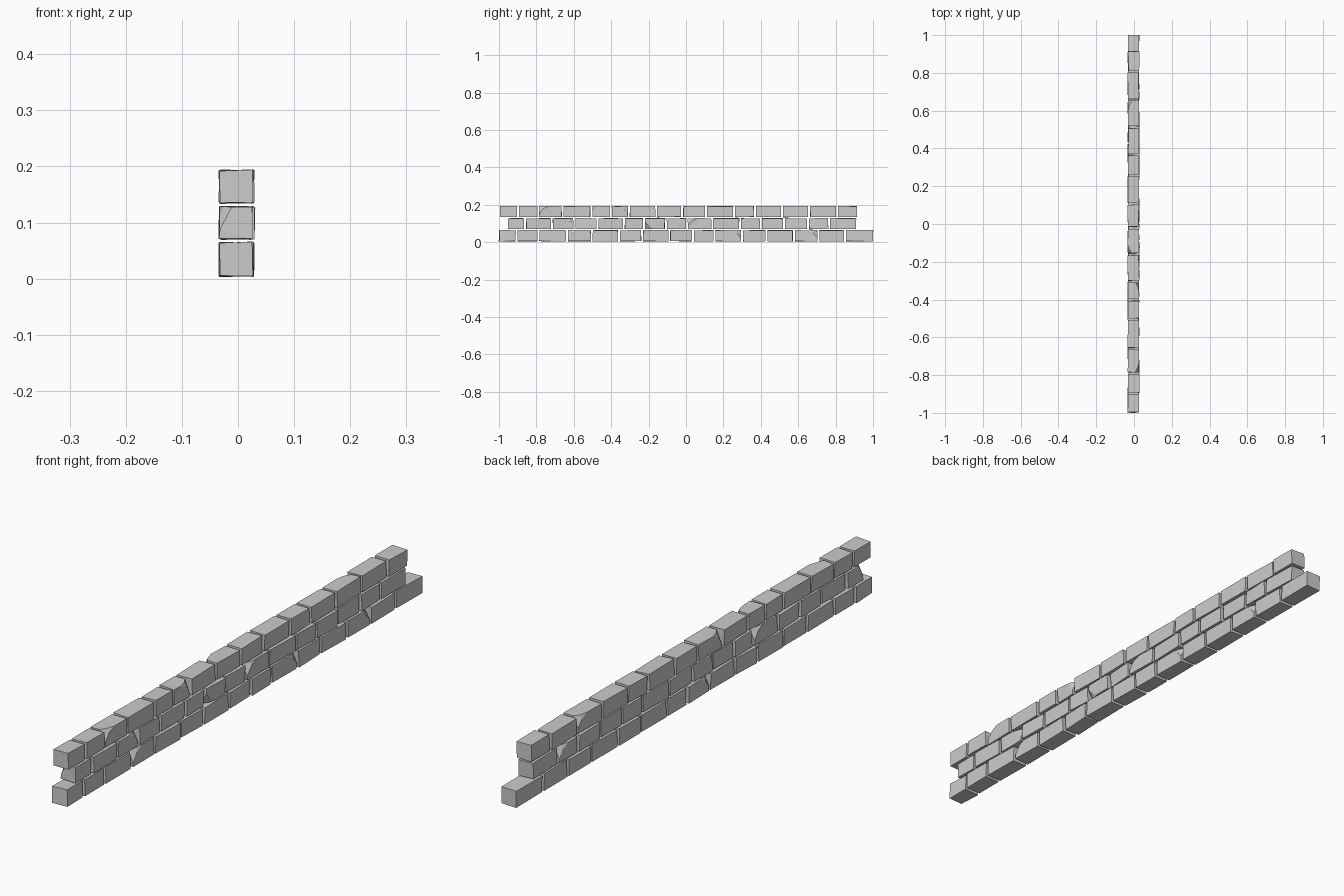
import bpy, bmesh, random
from mathutils import Vector, Matrix

random.seed(7)

cube = bpy.data.objects.get("Cube")
if cube:
    bpy.data.objects.remove(cube, do_unlink=True)

GAP = 0.011
WIDTH = 0.058
X_MID = -0.002

# Each course: name, bottom, top, joint positions along the wall
COURSES = [
    ("lower", 0.005, 0.064,
     [-1.005, -.906, -.79, -.636, -.503, -.358, -.235, -.09, .037, .152,
      .299, .43, .577, .708, .85, 1.005]),
    ("middle", 0.071, 0.128,
     [-.957, -.86, -.717, -.597, -.473, -.332, -.225, -.107, .005, .139,
      .289, .401, .524, .652, .765, .915]),
    ("upper", 0.135, 0.193,
     [-.999, -.898, -.79, -.66, -.505, -.401, -.305, -.16, -.021, .107,
      .257, .369, .513, .658, .807, .92]),
]

# Chipped bricks: (course, index) -> direction of the broken corner
CHIPS = {
    ("lower", 3): (1, -1, 1), ("lower", 7): (-1, -1, 1),
    ("lower", 9): (1, 1, 1), ("lower", 12): (1, 1, 1),
    ("middle", 0): (-1, -1, 1), ("middle", 2): (1, 1, 1),
    ("middle", 4): (-1, 1, 1), ("middle", 6): (1, -1, -1),
    ("middle", 8): (1, -1, 1), ("middle", 13): (-1, 1, 1),
    ("upper", 2): (1, -1, 1), ("upper", 5): (1, 1, 1),
    ("upper", 7): (-1, -1, 1), ("upper", 12): (-1, 1, 1),
}


def jitter(amount):
    return random.uniform(-amount, amount)


def chip_corner(bm, half, signs):
    """Slice one corner off with two slanting cuts."""
    corner = Vector([h * s for h, s in zip(half, signs)])
    for tilt, depth in ((0.25, 0.011), (0.6, 0.016)):
        normal = Vector((signs[0], signs[1] * tilt, signs[2] * 0.5)).normalized()
        cut = bmesh.ops.bisect_plane(
            bm, geom=bm.verts[:] + bm.edges[:] + bm.faces[:],
            plane_co=corner - normal * depth, plane_no=normal, clear_outer=True)
        rim = [e for e in cut["geom_cut"] if isinstance(e, bmesh.types.BMEdge)]
        bmesh.ops.contextual_create(bm, geom=rim)


def make_brick(name, start, end, low, high, chip=None):
    size = Vector((WIDTH, end - start - GAP, high - low))
    bm = bmesh.new()
    bmesh.ops.create_cube(bm, size=1, matrix=Matrix.Diagonal(size).to_4x4())
    if chip:
        chip_corner(bm, size / 2, chip)
    # Slightly uneven hand-cut corners
    for v in bm.verts:
        v.co += Vector((jitter(.0015), jitter(.0015), jitter(.001)))
    bmesh.ops.triangulate(bm, faces=[f for f in bm.faces if len(f.verts) > 4])
    bmesh.ops.recalc_face_normals(bm, faces=bm.faces)
    mesh = bpy.data.meshes.new(name)
    bm.to_mesh(mesh)
    bm.free()
    brick = bpy.data.objects.new(name, mesh)
    brick.location = (X_MID + jitter(.002), (start + end) / 2, (low + high) / 2)
    brick.rotation_euler = (jitter(.012), jitter(.03), jitter(.03))
    bpy.context.collection.objects.link(brick)


# Three staggered courses of loose bricks
for course, low, high, joints in COURSES:
    for i, (start, end) in enumerate(zip(joints, joints[1:])):
        make_brick(f"{course}_brick_{i + 1}", start, end, low, high,
                   CHIPS.get((course, i)))
